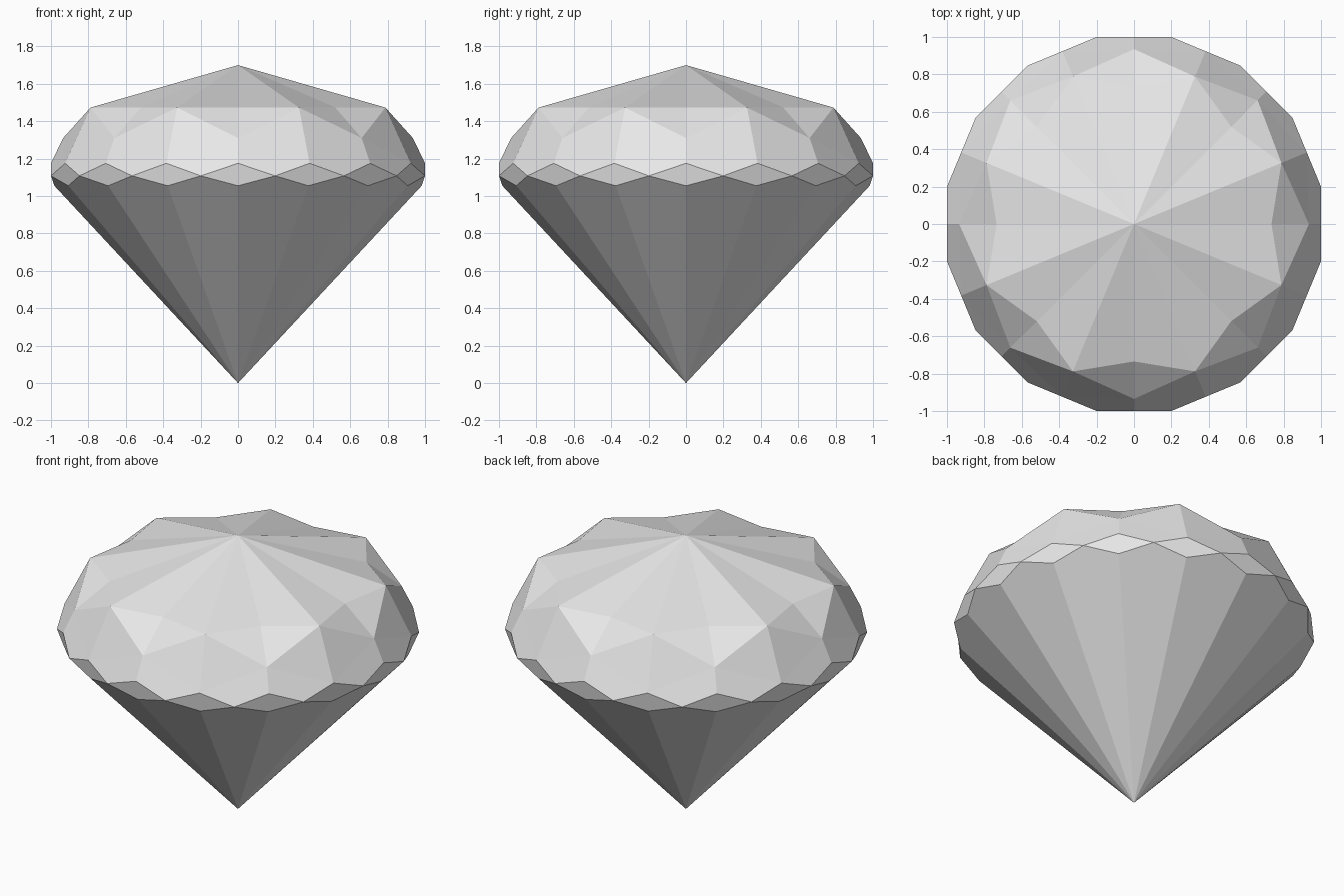
import bpy
import bmesh
from math import sin, cos, radians
from mathutils import Vector

cube = bpy.data.objects.get("Cube")
if cube:
    bpy.data.objects.remove(cube, do_unlink=True)

material = bpy.data.materials.new("pale grey")
material.use_nodes = True
grey = (0.8, 0.8, 0.8, 1)
material.diffuse_color = grey
material.node_tree.nodes["Principled BSDF"].inputs["Base Color"].default_value = grey

STEP = 22.5                      # sixteen divisions around the girdle
CENTRE = Vector((0, 0, 1.1))
PEAK = Vector((0, 0, 1.7))
TIP = Vector((0, 0, 0))


def ring(radius, z):
    """Return a function giving the ring's point at a (fractional) step."""
    def point(i):
        a = radians(i * STEP)
        return Vector((radius * cos(a), radius * sin(a), z))
    return point


notch = ring(0.735, 1.473)       # inward corners of the table
corner = ring(0.853, 1.473)      # outward corners of the table
star = ring(0.935, 1.31)         # points below the notches
upper = ring(1.0, 1.175)         # girdle top
middle = ring(1.0196, 1.108)     # girdle side corners
lower = ring(0.982, 1.055)       # girdle bottom


def facet_object(name, facets):
    """Build flat facets that all face away from the gem's centre."""
    bm = bmesh.new()
    for points in facets:
        face = bm.faces.new([bm.verts.new(p) for p in points])
        face.normal_update()
        if face.normal.dot(face.calc_center_median() - CENTRE) < 0:
            face.normal_flip()
    bmesh.ops.remove_doubles(bm, verts=bm.verts[:], dist=0.0001)
    mesh = bpy.data.meshes.new(name)
    bm.to_mesh(mesh)
    bm.free()
    mesh.materials.append(material)
    obj = bpy.data.objects.new(name, mesh)
    bpy.context.collection.objects.link(obj)


# Crown: eight mirrored wedges
crown = []
for i in range(0, 16, 2):
    for side in (-1, 1):
        j = i + side
        crown += [
            (PEAK, notch(i), corner(j % 16)),
            (notch(i), star(i), corner(j % 16)),
            (corner(j % 16), star(i), upper(j % 16)),
            (star(i), upper(i), middle(i + side / 2), upper(j % 16)),
        ]
facet_object("crown", crown)

# Girdle: a band of lozenges touching at their side corners
facet_object("girdle", [
    (upper(i), middle(i - 0.5), lower(i), middle(i + 0.5)) for i in range(16)])

# Pavilion: long kites meeting at the bottom tip
facet_object("pavilion", [
    (TIP, lower(i), middle(i + 0.5), lower(i + 1)) for i in range(16)])
